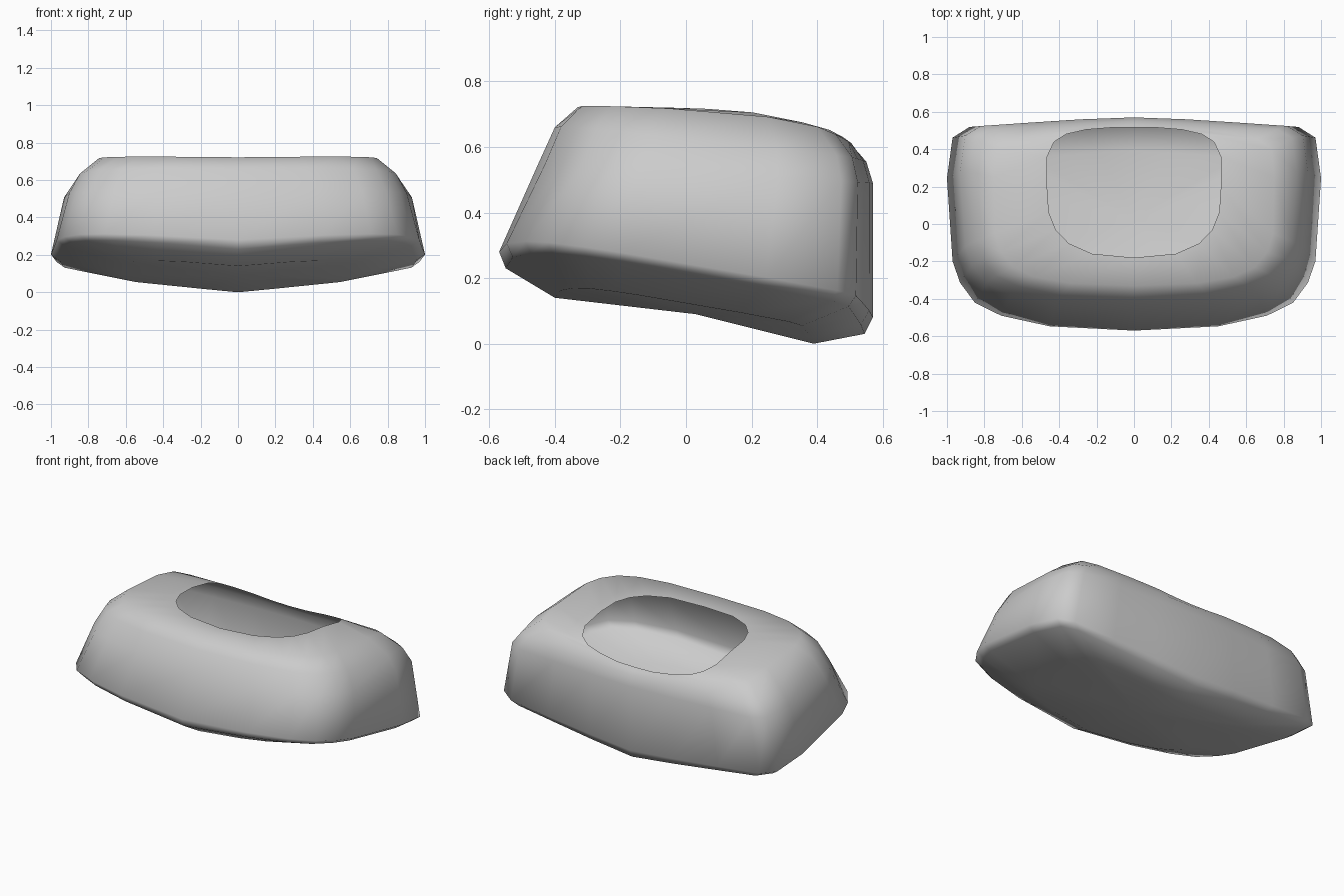
import bpy, bmesh

if "Cube" in bpy.data.objects:
    bpy.data.objects.remove(bpy.data.objects["Cube"])

# Half outlines running front to back, normalised to x 0..1, y -1..1
BODY = [(0, -1), (.45, -.96), (.71, -.86), (.85, -.74), (.93, -.55), (.97, -.35),
        (1, .43), (.97, .81), (.88, .91), (.6, .945), (.3, .98), (0, 1)]
SHOULDER = [(0, -1), (.45, -.97), (.71, -.89), (.86, -.77), (.95, -.58), (.99, -.35),
            (1, .35), (.98, .7), (.88, .83), (.6, .92), (.3, .98), (0, 1)]
OVAL = [(0, -1), (.48, -.94), (.75, -.78), (.9, -.57), (.98, -.3), (1, .1),
        (1, .55), (.92, .78), (.78, .9), (.55, .97), (.27, 1), (0, 1)]

# Height of the top surface, dropping towards the back
TOP = [(-.34, .722), (.17, .70), (.42, .65), (.5, .61), (.57, .53)]


def top_height(y):
    if y <= TOP[0][0]:
        return TOP[0][1]
    for (y0, z0), (y1, z1) in zip(TOP, TOP[1:]):
        if y <= y1:
            return z0 + (z1 - z0) * (y - y0) / (y1 - y0)
    return TOP[-1][1]


def ring(bm, outline, w, yf, yb, zf=None, zb=None, lift=0):
    """Mirrored loop; tilted between zf and zb, or laid on the top surface."""
    pts = outline + [(-x, y) for x, y in outline[-2:0:-1]]
    loop = []
    for x, y in pts:
        t = (y + 1) / 2
        yy = yf + (yb - yf) * t
        z = top_height(yy) if zf is None else zf + (zb - zf) * t
        loop.append(bm.verts.new((x * w, yy, z + lift * abs(x))))
    return loop


bm = bmesh.new()
loops = [
    # underside and lower edge
    ring(bm, BODY, .62, -.40, .39, .14, .0, .055),
    ring(bm, BODY, .955, -.55, .545, .23, .03, .085),
    ring(bm, BODY, 1.0, -.57, .57, .28, .08, .065),
    # leaning walls and rounded shoulder
    ring(bm, BODY, .93, -.45, .57, .55, .49),
    ring(bm, BODY, .87, -.40, .55, .66, .555, .01),
    ring(bm, SHOULDER, .75, -.33, .53, None, None, .008),
    # open rim of the hollow shell
    ring(bm, OVAL, .465, -.18, .515, None, None, .012),
]
for a, b in zip(loops, loops[1:]):
    n = len(a)
    for i in range(n):
        j = (i + 1) % n
        bm.faces.new((a[i], a[j], b[j], b[i]))

# Close the underside with a fan
base = bm.verts.new((0, .03, .09))
for i in range(len(loops[0])):
    bm.faces.new((loops[0][i - 1], loops[0][i], base))
bmesh.ops.recalc_face_normals(bm, faces=bm.faces)

mesh = bpy.data.meshes.new("hollow_block")
bm.to_mesh(mesh)
bm.free()
obj = bpy.data.objects.new("hollow_block", mesh)
bpy.context.collection.objects.link(obj)
bpy.context.view_layer.objects.active = obj
obj.select_set(True)
bpy.ops.object.shade_smooth()
